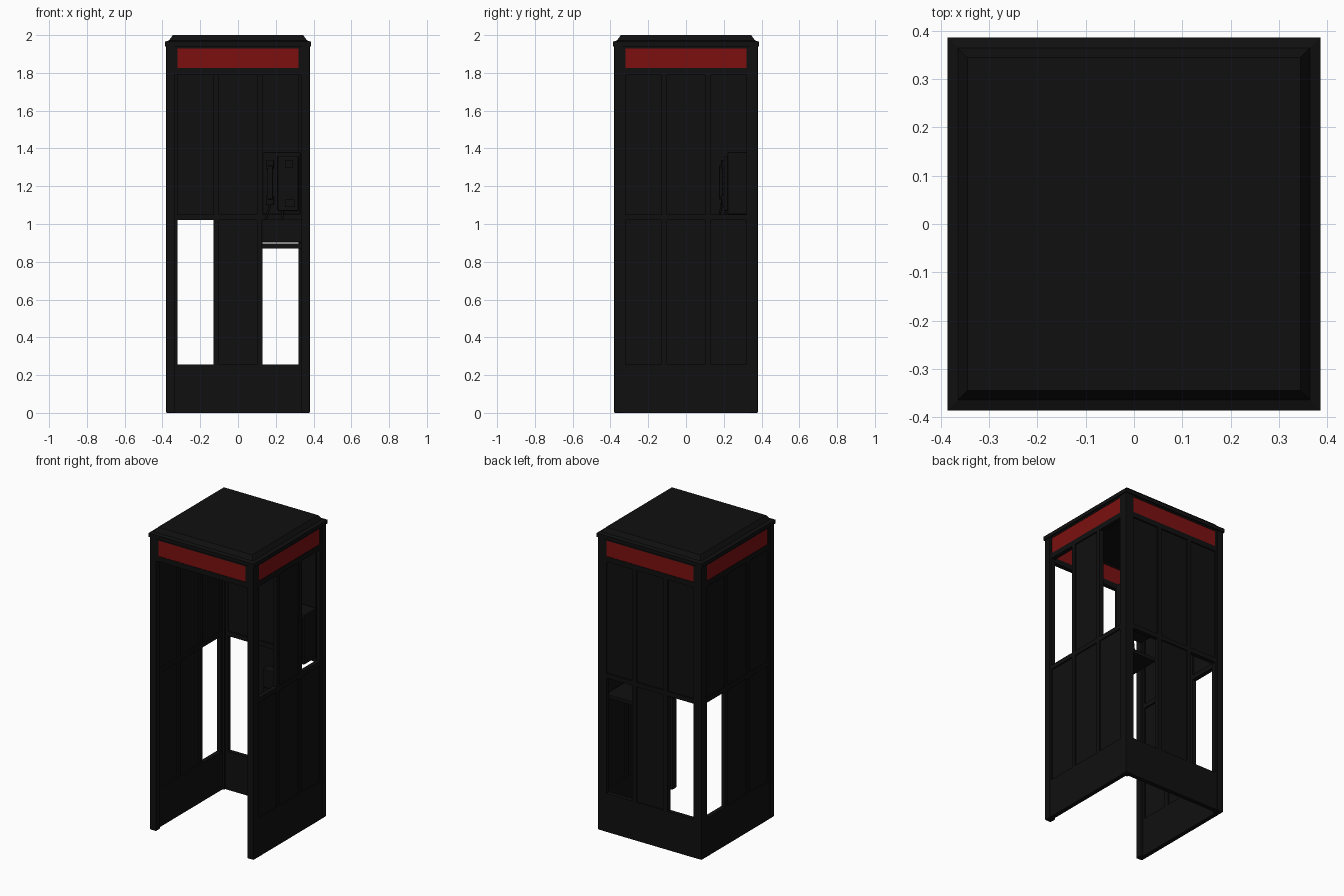
import bpy, bmesh, math
from mathutils import Matrix, Vector

cube = bpy.data.objects.get("Cube")
if cube:
    bpy.data.objects.remove(cube, do_unlink=True)


def material(name, colour, rough=0.6):
    m = bpy.data.materials.new(name)
    m.use_nodes = True
    m.diffuse_color = (*colour, 1)
    node = m.node_tree.nodes["Principled BSDF"]
    node.inputs["Base Color"].default_value = (*colour, 1)
    node.inputs["Roughness"].default_value = rough
    return m


BLACK = material("black paint", (0.005, 0.005, 0.005))
RED = material("sign red", (0.2, 0.005, 0.005))


def boxes(name, spans, mat, turn=0, bevel=0):
    """One object from boxes given as (x0, x1, y0, y1, z0, z1), turned about z."""
    bm = bmesh.new()
    for x0, x1, y0, y1, z0, z1 in spans:
        centre = Vector((x0 + x1, y0 + y1, z0 + z1)) / 2
        size = Matrix.Diagonal((x1 - x0, y1 - y0, z1 - z0, 1))
        bmesh.ops.create_cube(bm, size=1, matrix=Matrix.Translation(centre) @ size)
    bm.transform(Matrix.Rotation(math.radians(turn), 4, 'Z'))
    return finish(name, bm, mat, bevel)


def finish(name, bm, mat, bevel=0):
    mesh = bpy.data.meshes.new(name)
    bm.to_mesh(mesh)
    bm.free()
    mesh.materials.append(mat)
    obj = bpy.data.objects.new(name, mesh)
    bpy.context.collection.objects.link(obj)
    if bevel:
        mod = obj.modifiers.new("soft edges", 'BEVEL')
        mod.width, mod.segments = bevel, 2
    return obj


# Shared dimensions
OUT, IN, POST = 0.38, 0.35, 0.335
SIDE = 0.32                       # edge of the window area
KICK, SILL0, SILL1, HEAD, TOP = 0.255, 1.02, 1.05, 1.79, 1.95
SIGN0, SIGN1 = 1.825, 1.93
COLUMNS = [(-SIDE, -0.13), (-0.10, 0.10), (0.13, SIDE)]
ROWS = {"lower": (KICK, SILL0), "upper": (SILL1, HEAD)}

# Corner posts
for sx, side in ((-1, "right"), (1, "left")):
    for sy, end in ((-1, "front"), (1, "back")):
        x = sorted((sx * OUT, sx * POST))
        y = sorted((sy * OUT, sy * POST))
        boxes(f"{end}_{side}_post", [(*x, *y, 0, TOP)], BLACK, bevel=0.004)

# Headers with a sign on each of the four sides
for i, side in enumerate(("front", "left", "back", "right")):
    y = (-OUT + 0.002, -IN)
    boxes(side + "_header", [
        (-POST, POST, *y, HEAD, SIGN0),
        (-POST, POST, *y, SIGN1, TOP),
        (-POST, -SIDE, *y, SIGN0, SIGN1),
        (SIDE, POST, *y, SIGN0, SIGN1)], BLACK, i * 90)
    boxes(side + "_sign", [(-SIDE, SIDE, -OUT + 0.005, -IN - 0.003, SIGN0, SIGN1)], RED, i * 90)


def wall(name, turn, missing):
    """Framed wall with two rows of three panels, some of them open."""
    y = (-OUT + 0.002, -IN)
    frame = [(-POST, POST, *y, 0, KICK), (-POST, POST, *y, SILL0, SILL1)]
    for s in (-1, 1):
        frame.append((*sorted((s * SIDE, s * POST)), *y, KICK, HEAD))
        frame.append((*sorted((s * 0.10, s * 0.13)), *y, KICK, HEAD))
    boxes(name + "_frame", frame, BLACK, turn)
    panels = [(*col, -OUT + 0.010, -IN - 0.010, *span)
              for row, span in ROWS.items()
              for i, col in enumerate(COLUMNS) if (row, i) not in missing]
    boxes(name + "_panels", panels, BLACK, turn)


wall("left_wall", 90, {("upper", 0), ("upper", 2)})
wall("back_wall", 180, {("lower", 0), ("lower", 2)})
wall("right_wall", 270, {("lower", 0)})

# Roof: square rings lofted into a lip and a shallow bevelled cap
bm = bmesh.new()
rings = []
for r, z in ((0.36, 1.94), (0.386, 1.94), (0.386, 1.965), (0.365, 1.972), (0.345, 2.0)):
    rings.append([bm.verts.new((sx * r, sy * r, z))
                  for sx, sy in ((-1, -1), (1, -1), (1, 1), (-1, 1))])
for a, b in zip(rings, rings[1:]):
    for i in range(4):
        j = (i + 1) % 4
        bm.faces.new((a[i], a[j], b[j], b[i]))
bm.faces.new(rings[0][::-1])
bm.faces.new(rings[-1])
bmesh.ops.recalc_face_normals(bm, faces=bm.faces)
finish("roof", bm, BLACK)

# Pay telephone in the back corner
boxes("phone_body", [(0.13, 0.33, 0.22, 0.35, 1.05, 1.38)], BLACK, bevel=0.006)
boxes("phone_face", [(0.21, 0.32, 0.20, 0.22, 1.07, 1.36)], BLACK, bevel=0.004)
boxes("coin_slot", [(0.25, 0.29, 0.192, 0.20, 1.30, 1.34)], BLACK)
boxes("coin_return", [(0.25, 0.30, 0.192, 0.20, 1.09, 1.13)], BLACK)
boxes("keypad", [(0.235 + 0.025 * c, 0.253 + 0.025 * c, 0.194, 0.20,
                  1.16 + 0.03 * r, 1.18 + 0.03 * r)
                 for c in range(3) for r in range(4)], BLACK)
boxes("handset", [(0.155, 0.185, 0.175, 0.195, 1.13, 1.31),
                  (0.15, 0.19, 0.185, 0.22, 1.10, 1.15),
                  (0.15, 0.19, 0.185, 0.22, 1.29, 1.34)], BLACK, bevel=0.006)

# Shelf and directory holder below the telephone
boxes("phone_shelf", [(0.125, 0.345, 0.08, 0.35, 0.87, 0.897)], BLACK, bevel=0.004)
boxes("directory_holder", [(0.125, 0.345, 0.08, 0.14, 0.903, 1.025)], BLACK, bevel=0.004)

# Handset cord
curve = bpy.data.curves.new("handset_cord", 'CURVE')
curve.dimensions = '3D'
curve.bevel_depth, curve.bevel_resolution = 0.006, 2
spline = curve.splines.new('BEZIER')
path = [(0.17, 0.19, 1.11), (0.15, 0.17, 0.96), (0.20, 0.19, 0.92), (0.24, 0.21, 1.08)]
spline.bezier_points.add(len(path) - 1)
for p, co in zip(spline.bezier_points, path):
    p.co = co
    p.handle_left_type = p.handle_right_type = 'AUTO'
curve.materials.append(BLACK)
bpy.context.collection.objects.link(bpy.data.objects.new("handset_cord", curve))
